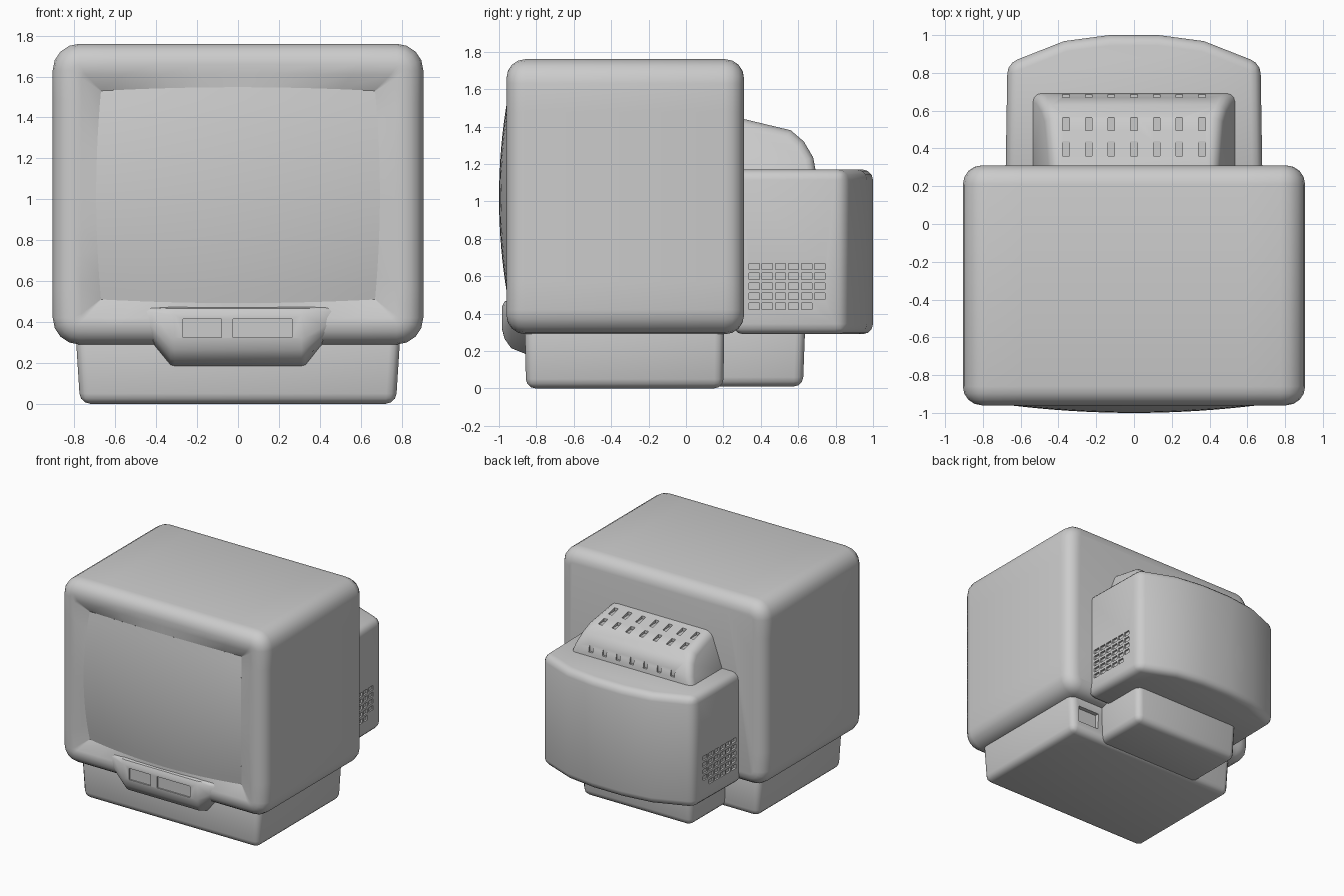
import bpy, bmesh, math

if "Cube" in bpy.data.objects:
    bpy.data.objects.remove(bpy.data.objects["Cube"])


def loft(name, rings, cap_start=True, cap_end=True):
    """Skin a list of equal-length closed point rings."""
    bm = bmesh.new()
    vs = [[bm.verts.new(p) for p in r] for r in rings]
    n = len(rings[0])
    for a, b in zip(vs, vs[1:]):
        for i in range(n):
            j = (i + 1) % n
            bm.faces.new((a[i], a[j], b[j], b[i]))
    if cap_start:
        bm.faces.new(vs[0])
    if cap_end:
        bm.faces.new(vs[-1])
    bmesh.ops.recalc_face_normals(bm, faces=bm.faces)
    return to_object(name, bm)


def to_object(name, bm):
    me = bpy.data.meshes.new(name)
    bm.to_mesh(me)
    bm.free()
    ob = bpy.data.objects.new(name, me)
    bpy.context.collection.objects.link(ob)
    return ob


def activate(ob):
    bpy.ops.object.select_all(action='DESELECT')
    ob.select_set(True)
    bpy.context.view_layer.objects.active = ob


def finish(ob, bevel=0, cuts=(), angle=35):
    """Bevel, cut shallow slots given as (centre, size) boxes, then smooth."""
    activate(ob)
    if bevel:
        m = ob.modifiers.new("bevel", 'BEVEL')
        m.width, m.segments = bevel, 3
        m.limit_method, m.angle_limit = 'ANGLE', math.radians(32)
        bpy.ops.object.modifier_apply(modifier=m.name)
    if cuts:
        bm = bmesh.new()
        for c, s in cuts:
            vs = bmesh.ops.create_cube(bm, size=1)['verts']
            for v in vs:
                v.co = [c[i] + v.co[i] * s[i] for i in range(3)]
        cutter = to_object("slot_cutter", bm)
        cutter.hide_render = True
        m = ob.modifiers.new("slots", 'BOOLEAN')
        m.operation, m.solver, m.object = 'DIFFERENCE', 'EXACT', cutter
        activate(ob)
        bpy.ops.object.modifier_apply(modifier=m.name)
        bpy.data.objects.remove(cutter)
    bpy.ops.object.shade_smooth_by_angle(angle=math.radians(angle))


def rect(hx0, y0, y1, z, cx=0):
    return [(cx - hx0, y0, z), (cx + hx0, y0, z), (cx + hx0, y1, z), (cx - hx0, y1, z)]


# Screen surface: bowed outline and a bulge towards the front
HW, HZ, ZC, BOW = 0.67, 0.51, 1.02, 0.035


def screen_point(u, v):
    return (HW * u * (1 + BOW * (1 - v * v)),
            -1.0 + 0.045 * (u * u + v * v),
            ZC + HZ * v * (1 + BOW * (1 - u * u)))


def rounded(hw, z0, z1, r, y, n=8, k=4):
    """Rounded rectangle in the xz plane, with subdivided sides."""
    pts = []
    corners = [(hw - r, z1 - r, 0), (-hw + r, z1 - r, 90),
               (-hw + r, z0 + r, 180), (hw - r, z0 + r, 270)]
    for cx, cz, a0 in corners:
        arc = [(cx + r * math.cos(math.radians(a0 + 90 * i / k)), y,
                cz + r * math.sin(math.radians(a0 + 90 * i / k))) for i in range(k + 1)]
        if pts:
            pts += side(pts[-1], arc[0], n)
        pts += arc
    return pts + side(pts[-1], pts[0], n)


def side(a, b, n):
    return [tuple(a[i] + (b[i] - a[i]) * t / n for i in range(3)) for t in range(1, n)]


# Main cabinet: lofted back to front, then folded in to the screen edge
def inset_ring(d, y):
    return rounded(0.906 - d, 0.29 + d, 1.76 - d, 0.13 - d, y)


b = 0.1
steps = [math.radians(a) for a in (0, 22.5, 45, 67.5, 90)]
rings = [inset_ring(b * (1 - math.sin(a)), 0.31 - b + b * math.cos(a)) for a in steps]
rings += [inset_ring(b * (1 - math.sin(a)), -0.96 + b - b * math.cos(a)) for a in reversed(steps)]
rings.append(rounded(0.765, 0.42, 1.61, 0.02, -0.957))
rings.append([screen_point(x, z) for x, _, z in rounded(1, -1, 1, 0.004, 0)])
finish(loft("cabinet", rings, True, False))

# Screen
bm = bmesh.new()
N = 16
g = [[bm.verts.new(screen_point(-1 + 2 * i / N, -1 + 2 * j / N)) for i in range(N + 1)]
     for j in range(N + 1)]
for j in range(N):
    for i in range(N):
        bm.faces.new((g[j][i], g[j][i + 1], g[j + 1][i + 1], g[j + 1][i]))
finish(to_object("screen", bm))

# Chin panel under the screen, with two shallow button bays
prof = [(-0.945, 0.475), (-0.97, 0.465), (-0.985, 0.435), (-0.985, 0.32), (-0.97, 0.265),
        (-0.935, 0.215), (-0.86, 0.185), (-0.78, 0.185), (-0.78, 0.475)]


def chin_ring(x, low, push):
    s = (0.475 - low) / 0.29
    return [(x, y + push, 0.475 + (z - 0.475) * s) for y, z in prof]


half = [(0.47, 0.315, 0.045), (0.42, 0.295, 0.02), (0.33, 0.19, 0.002), (0.31, 0.185, 0)]
rings = [chin_ring(-x, l, p) for x, l, p in half] + [chin_ring(x, l, p) for x, l, p in reversed(half)]
finish(loft("chin_panel", rings), cuts=[((-0.175, -0.985, 0.37), (0.19, 0.02, 0.09)),
                                        ((0.12, -0.985, 0.37), (0.29, 0.02, 0.09))], angle=40)

# Base, with a connector recess at the back
base = loft("base", [rect(0.772, -0.855, 0.2, 0), rect(0.795, -0.862, 0.205, 0.36)])
finish(base, 0.05, [((0.62, 0.2, 0.16), (0.19, 0.06, 0.13))])
rear_base = loft("rear_base", [rect(0.48, 0.1, 0.625, 0.01), rect(0.495, 0.1, 0.64, 0.4)])
finish(rear_base, 0.05)

# Rear housing with a bowed back and side vents
plan = [(0.68, 0.25), (0.67, 0.85), (0.37, 0.968), (0.13, 1.0)]
plan += [(-x, y) for x, y in reversed(plan)]
housing = loft("rear_housing", [[(x, y, z) for x, y in plan] for z in (0.29, 1.17)])
vents = [((s * 0.68, 0.365 + 0.07 * i, 0.44 + 0.053 * j), (0.04, 0.055, 0.034))
         for s in (-1, 1) for i in range(6) for j in range(5) if i - j < 5]
finish(housing, 0.055, vents)

# Upper rear hump, tapering upwards, with slots on its top and back
prof = [(0.25, 1.1), (0.25, 1.455), (0.31, 1.44), (0.56, 1.38), (0.63, 1.32), (0.68, 1.235), (0.705, 1.1)]
hump = loft("rear_hump", [[(s * (0.56 - 0.36 * (z - 1.1)), y, z) for y, z in prof] for s in (-1, 1)])
slots = []
for i in range(-3, 4):
    x = 0.12 * i
    slots += [((x, 0.40, 1.418), (0.035, 0.08, 0.03)),
              ((x, 0.53, 1.387), (0.035, 0.07, 0.03)),
              ((x, 0.685, 1.235), (0.035, 0.03, 0.07))]
finish(hump, 0.045, slots)
